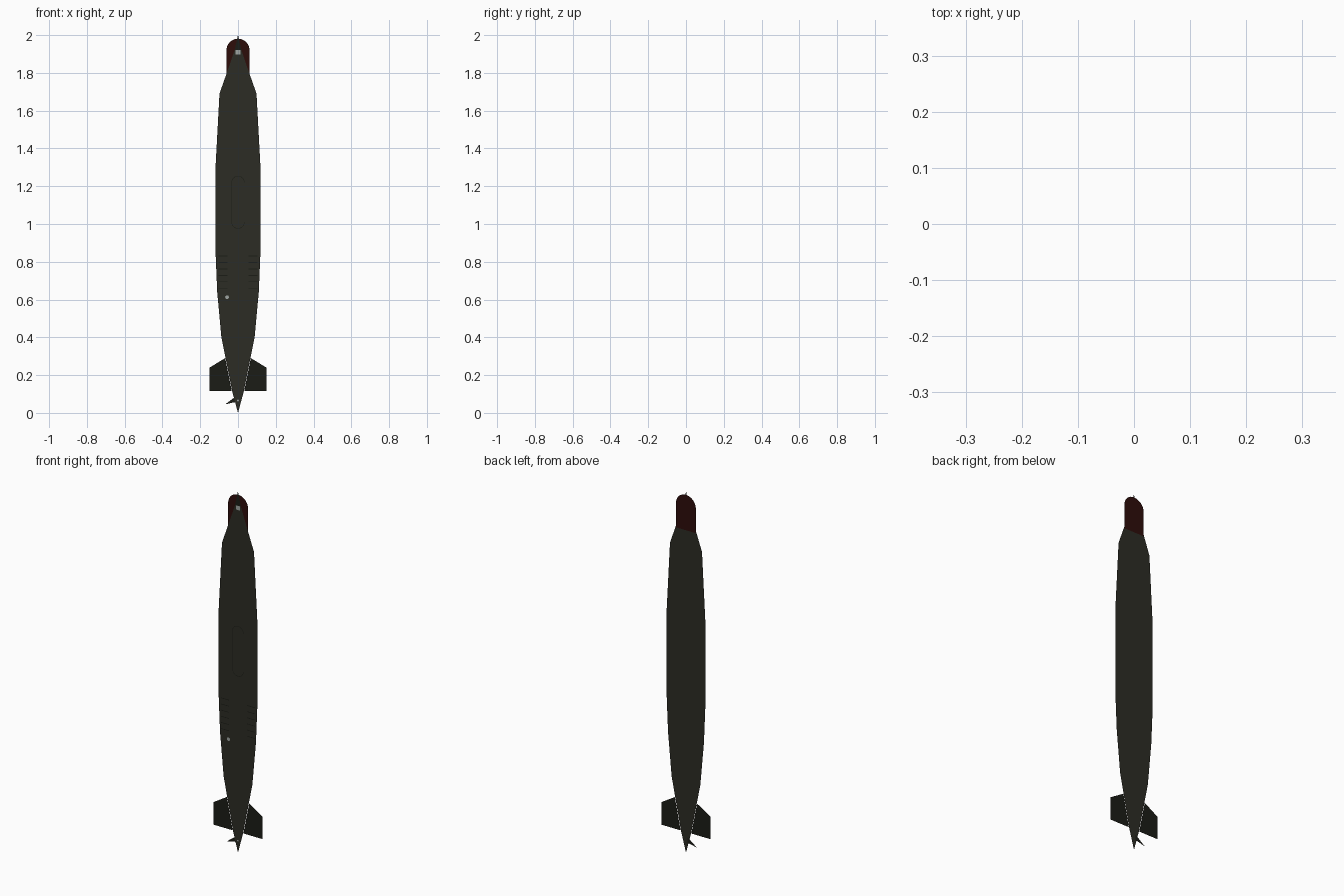
import bpy, math

if "Cube" in bpy.data.objects:
    bpy.data.objects.remove(bpy.data.objects["Cube"])

def material(name, rgb):
    m = bpy.data.materials.new(name)
    m.diffuse_color = (*rgb, 1)
    m.use_nodes = True
    m.node_tree.nodes["Principled BSDF"].inputs["Base Color"].default_value = m.diffuse_color
    return m

HULL = material("hull_green", (0.025, 0.025, 0.018))
DARK = material("dark_green", (0.011, 0.012, 0.008))
RED = material("dark_red", (0.027, 0.004, 0.003))
PALE = material("pale_grey", (0.35, 0.38, 0.36))

def plate(name, polys, y, mat):
    """Flat paper-thin part: polygons given as (x, z), wound to face the front."""
    verts, faces = [], []
    for poly in polys:
        area = sum(a[0] * b[1] - b[0] * a[1] for a, b in zip(poly, poly[1:] + poly[:1]))
        if area < 0:
            poly = poly[::-1]
        faces.append(range(len(verts), len(verts) + len(poly)))
        verts += [(x, y, z) for x, z in poly]
    me = bpy.data.meshes.new(name)
    me.from_pydata(verts, [], [list(f) for f in faces])
    me.materials.append(mat)
    ob = bpy.data.objects.new(name, me)
    bpy.context.collection.objects.link(ob)
    return ob

def flip(poly):
    return [(-x, z) for x, z in poly]

def arc(cx, cz, r, a0, a1, n=12):
    return [(cx + r * math.cos(math.radians(a0 + (a1 - a0) * i / n)),
             cz + r * math.sin(math.radians(a0 + (a1 - a0) * i / n))) for i in range(n + 1)]

def capsule(r, z0, z1):
    return arc(0, z1 - r, r, 0, 180) + arc(0, z0 + r, r, 180, 360)

# hull silhouette
side = [(0.031, 0.115), (0.066, 0.29), (0.088, 0.40), (0.110, 0.64), (0.118, 0.83),
        (0.118, 1.32), (0.098, 1.69), (0.04, 1.855)]
plate("hull", [[(0, 0)] + side + [(0.018, 1.92), (0, 1.99)] + flip(side + [(0.018, 1.92)])[::-1]], 0, HULL)

# bow spike and red sonar dome behind the hull
plate("bow_spike", [[(-0.018, 1.92), (0.018, 1.92), (0, 2.0)]], -0.0006, DARK)
plate("sonar_dome", [arc(0, 1.92, 0.061, 0, 180, 16) + [(-0.061, 1.785), (0.061, 1.785)]], 0.001, RED)

# stern fins
fin = [(0.033, 0.115), (0.15, 0.115), (0.15, 0.24), (0.068, 0.29)]
plate("stern_fins", [fin, flip(fin)], 0.0004, DARK)

# propeller blade
plate("propeller_blade", [[(-0.068, 0.045), (-0.008, 0.09), (-0.008, 0.055), (-0.022, 0.056)]], 0.0004, DARK)

# deck hatch with dark rim
outer, inner = capsule(0.035, 0.975, 1.255), capsule(0.032, 0.978, 1.252)
n = len(outer)
plate("hatch_rim", [[outer[i], outer[(i + 1) % n], inner[(i + 1) % n], inner[i]] for i in range(n - 1)],
      -0.0006, DARK)

# vent slots, both sides
slots = []
for i in range(6):
    z = 0.83 - 0.034 * i
    slot = [(0.056, z - 0.002), (0.104, z - 0.002), (0.104, z + 0.002), (0.056, z + 0.002)]
    slots += [slot, flip(slot)]
plate("vent_slots", slots, -0.0006, DARK)

# small pale fittings
plate("bow_lamp", [[(-0.012, 1.897), (0.012, 1.897), (0.012, 1.92), (-0.012, 1.92)]], -0.001, PALE)
plate("side_lamp", [arc(-0.058, 0.613, 0.01, 0, 330, 11)], -0.001, PALE)
plate("stern_lamp", [arc(0, 0.066, 0.005, 0, 315, 7)], -0.001, PALE)
